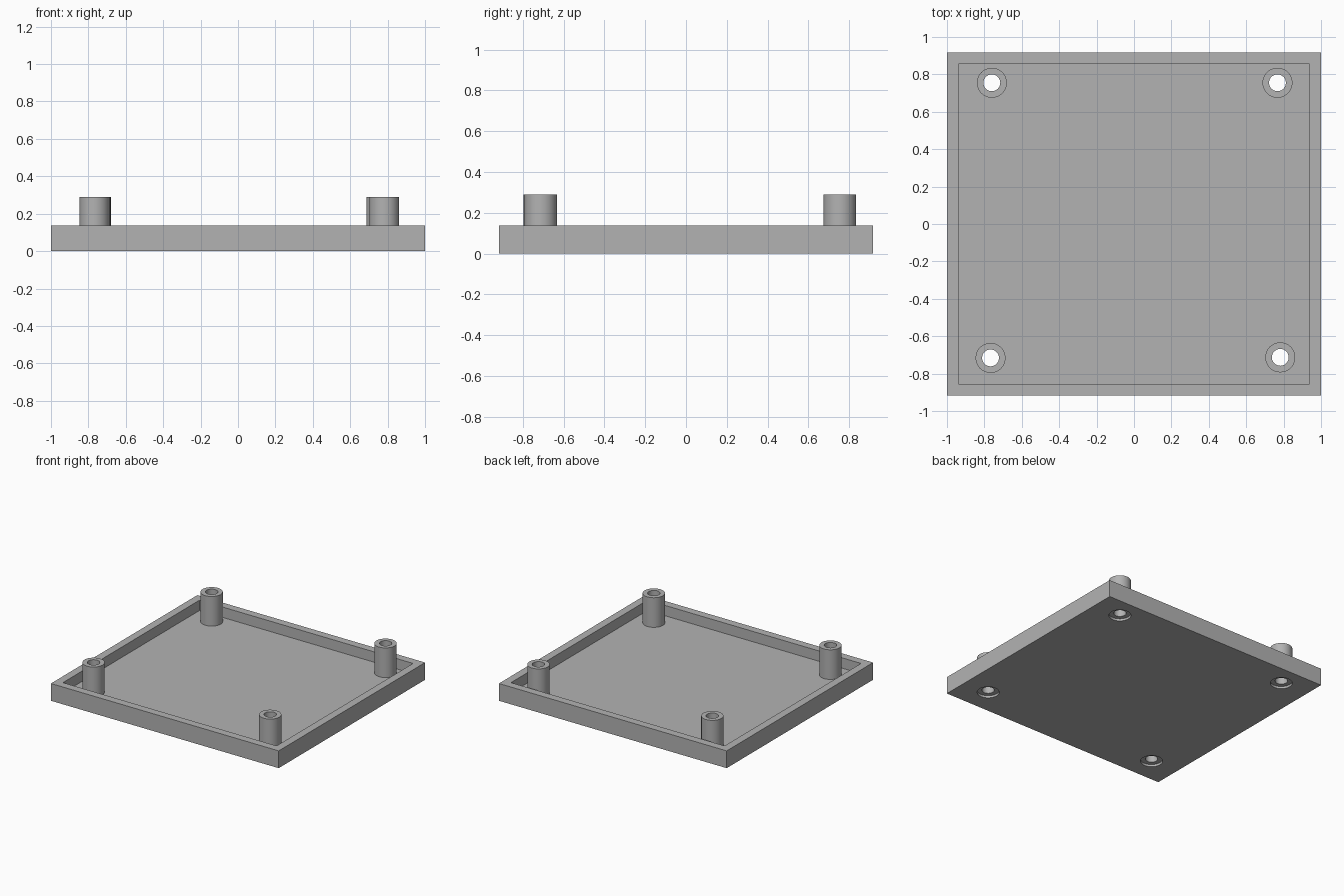
import bpy
import bmesh
from mathutils import Matrix

cube = bpy.data.objects.get("Cube")
if cube:
    bpy.data.objects.remove(cube, do_unlink=True)

HALF_X, HALF_Y, RIM_Z = 1.0, 0.918, 0.137
WALL, FLOOR_Z, POST_Z = 0.062, 0.055, 0.29
POST_R, HOLE_R, RECESS_Z = 0.08, 0.045, 0.018
POSTS = {
    "back_right": (-0.76, 0.755),
    "back_left": (0.767, 0.755),
    "front_right": (-0.767, -0.716),
    "front_left": (0.782, -0.713),
}

grey = bpy.data.materials.new("light grey plastic")
grey.use_nodes = True
grey.diffuse_color = (0.45, 0.45, 0.45, 1)
grey.node_tree.nodes["Principled BSDF"].inputs["Base Color"].default_value = grey.diffuse_color


def finish(name, bm):
    bmesh.ops.recalc_face_normals(bm, faces=bm.faces)
    mesh = bpy.data.meshes.new(name)
    bm.to_mesh(mesh)
    bm.free()
    mesh.materials.append(grey)
    obj = bpy.data.objects.new(name, mesh)
    bpy.context.collection.objects.link(obj)
    return obj


def activate(obj):
    bpy.ops.object.select_all(action="DESELECT")
    obj.select_set(True)
    bpy.context.view_layer.objects.active = obj


def box(bm, half_x, half_y, z0, z1):
    size = Matrix.Diagonal((2 * half_x, 2 * half_y, z1 - z0, 1))
    bmesh.ops.create_cube(bm, size=1, matrix=Matrix.Translation((0, 0, (z0 + z1) / 2)) @ size)


def lathe(name, profile, spot, closed=False):
    """Spin a (radius, z) outline around the post axis."""
    bm = bmesh.new()
    verts = [bm.verts.new((r, 0, z)) for r, z in profile]
    edges = [bm.edges.new(pair) for pair in zip(verts, verts[1:])]
    if closed:
        edges.append(bm.edges.new((verts[-1], verts[0])))
    bmesh.ops.spin(bm, geom=verts + edges, cent=(0, 0, 0), axis=(0, 0, 1),
                   angle=6.2831853, steps=48, use_merge=True)
    bmesh.ops.remove_doubles(bm, verts=bm.verts, dist=0.0001)
    bmesh.ops.translate(bm, verts=bm.verts, vec=(*spot, 0))
    return finish(name, bm)


def cut(obj, cutter):
    mod = obj.modifiers.new("cut", "BOOLEAN")
    mod.operation, mod.solver, mod.object = "DIFFERENCE", "EXACT", cutter
    activate(obj)
    bpy.ops.object.modifier_apply(modifier=mod.name)
    bpy.data.objects.remove(cutter, do_unlink=True)


# Open tray with a raised rim
bm = bmesh.new()
box(bm, HALF_X, HALF_Y, 0, RIM_Z)
tray = finish("tray", bm)
bm = bmesh.new()
box(bm, HALF_X - WALL, HALF_Y - WALL, FLOOR_Z, RIM_Z + 0.1)
cut(tray, finish("tray_cavity_cutter", bm))

# Hollow corner posts over screw holes recessed from below
for place, spot in POSTS.items():
    screw = [(0, -0.1), (POST_R, -0.1), (POST_R, RECESS_Z), (HOLE_R, RECESS_Z),
             (HOLE_R, FLOOR_Z + 0.1), (0, FLOOR_Z + 0.1)]
    cut(tray, lathe("screw_cutter", screw, spot))
    tube = [(HOLE_R, FLOOR_Z), (POST_R, FLOOR_Z), (POST_R, POST_Z), (HOLE_R, POST_Z)]
    post = lathe(place + "_post", tube, spot, closed=True)
    activate(post)
    bpy.ops.object.shade_smooth_by_angle()

activate(tray)
bpy.ops.object.shade_smooth_by_angle()
